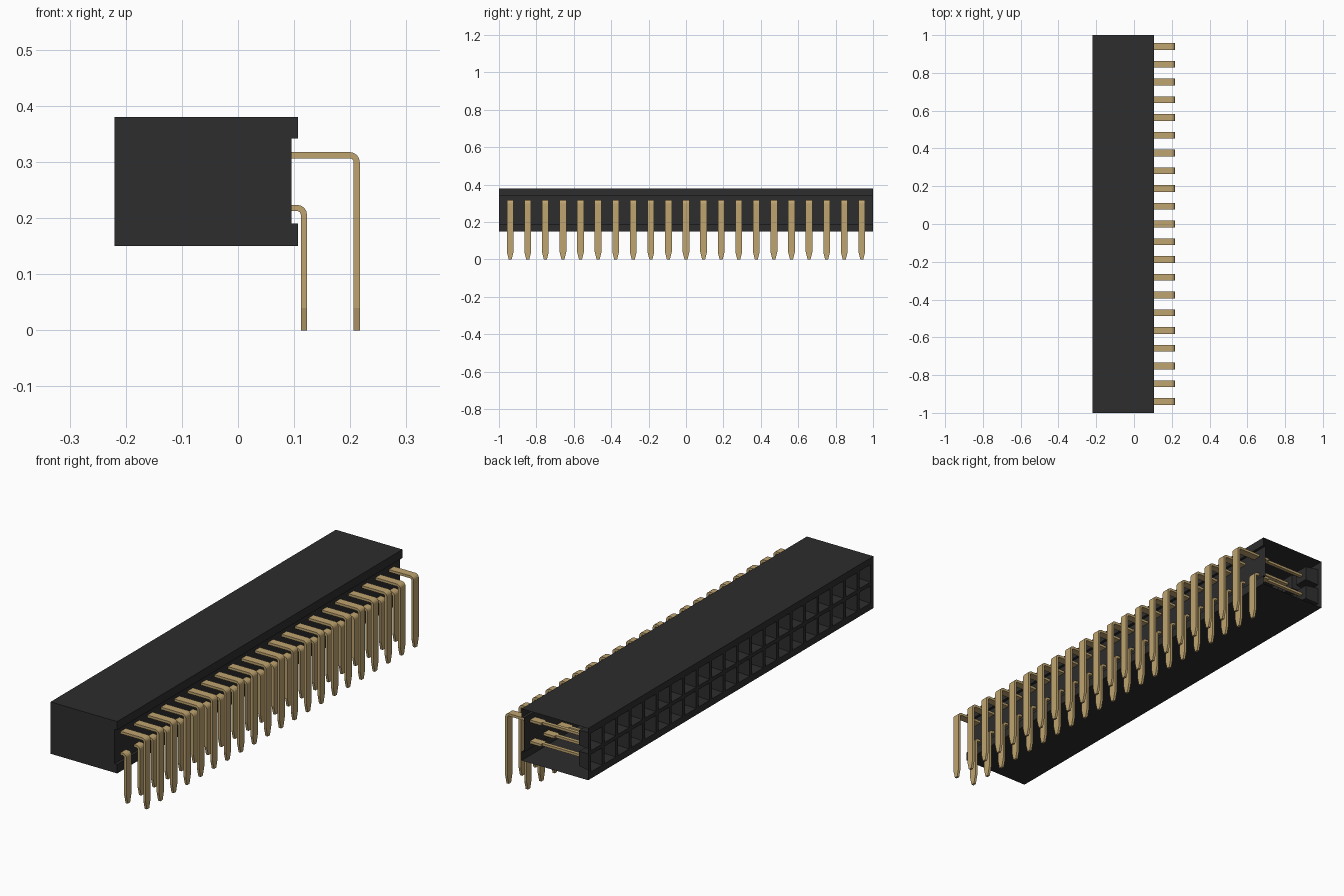
import bpy
import bmesh
from math import sin, cos, pi

cube = bpy.data.objects.get("Cube")
if cube:
    bpy.data.objects.remove(cube, do_unlink=True)

PITCH, COLUMNS = 0.094, 21
ROWS = (0.218, 0.312)
LEFT, RIGHT, WALL = -0.22, 0.107, 0.095
BOTTOM, TOP = 0.15, 0.38


def material(name, rgb, roughness):
    mat = bpy.data.materials.new(name)
    mat.use_nodes = True
    mat.diffuse_color = (*rgb, 1)
    bsdf = mat.node_tree.nodes["Principled BSDF"]
    bsdf.inputs["Base Color"].default_value = (*rgb, 1)
    bsdf.inputs["Roughness"].default_value = roughness
    return mat


def finish(bm, name, mat):
    mesh = bpy.data.meshes.new(name)
    bm.to_mesh(mesh)
    bm.free()
    mesh.materials.append(mat)
    obj = bpy.data.objects.new(name, mesh)
    bpy.context.collection.objects.link(obj)
    return obj


black = material("black plastic", (0.026, 0.026, 0.026), 0.6)
gold = material("gold metal", (0.52, 0.37, 0.16), 0.5)

# Housing shell: notched profile swept along y, closed at the front end only
bm = bmesh.new()
profile = [(LEFT, BOTTOM), (RIGHT, BOTTOM), (RIGHT, 0.19), (WALL, 0.19),
           (WALL, 0.342), (RIGHT, 0.342), (RIGHT, TOP), (LEFT, TOP)]
front = [bm.verts.new((x, -1, z)) for x, z in profile]
back = [bm.verts.new((x, 1, z)) for x, z in profile]
bm.faces.new(front)
for i in range(len(profile) - 1):
    bm.faces.new((front[i], back[i], back[i + 1], front[i + 1]))
bmesh.ops.recalc_face_normals(bm, faces=bm.faces)
finish(bm, "housing_shell", black)

# Socket face: a grid of cells with tapered pockets
bm = bmesh.new()
half = COLUMNS * PITCH / 2
mid = sum(ROWS) / 2
ys = [-1] + [-half + i * PITCH for i in range(COLUMNS + 1)] + [1]
zs = [BOTTOM, mid - PITCH, mid, mid + PITCH, TOP]
grid = [[bm.verts.new((LEFT, y, z)) for z in zs] for y in ys]
cells = []
for i in range(len(ys) - 1):
    for j in range(len(zs) - 1):
        face = bm.faces.new((grid[i][j], grid[i][j + 1],
                             grid[i + 1][j + 1], grid[i + 1][j]))
        face.normal_update()
        if face.normal.x > 0:
            face.normal_flip()
        if 0 < i < len(ys) - 2 and 0 < j < len(zs) - 2:
            cells.append(face)
bmesh.ops.inset_individual(bm, faces=cells, thickness=0.012)
bmesh.ops.inset_individual(bm, faces=cells, thickness=0.009, depth=-0.065)
finish(bm, "socket_face", black)


def add_pin(bm, y, z, x, radius=0.012, thick=0.0055):
    """Sweep a flat bar: inner contact, bend, then leg with a narrowed tip."""
    wide, thin = 0.018, 0.008
    # Each station: centre x, centre z, turn angle, half width
    stations = [(-0.158, z, 0, thin), (0.04, z, 0, thin), (0.042, z, 0, wide)]
    for k in range(5):
        a = k / 4 * pi / 2
        stations.append((x - radius + radius * sin(a),
                         z - radius + radius * cos(a), a, wide))
    stations += [(x, 0.04, pi / 2, wide), (x, 0, pi / 2, thin)]
    rings = []
    for cx, cz, a, w in stations:
        dx, dz = thick * sin(a), thick * cos(a)
        rings.append([bm.verts.new((cx + s * dx, y + t * w, cz + s * dz))
                      for s, t in ((1, -1), (1, 1), (-1, 1), (-1, -1))])
    for r, q in zip(rings, rings[1:]):
        for i in range(4):
            n = (i + 1) % 4
            bm.faces.new((r[i], r[n], q[n], q[i]))
    bm.faces.new(rings[0])
    bm.faces.new(rings[-1])


# Two rows of bent pins
for name, z, x in (("lower_pins", ROWS[0], 0.1175), ("upper_pins", ROWS[1], 0.2115)):
    bm = bmesh.new()
    for i in range(COLUMNS):
        add_pin(bm, (i - (COLUMNS - 1) / 2) * PITCH, z, x)
    bmesh.ops.recalc_face_normals(bm, faces=bm.faces)
    finish(bm, name, gold)
